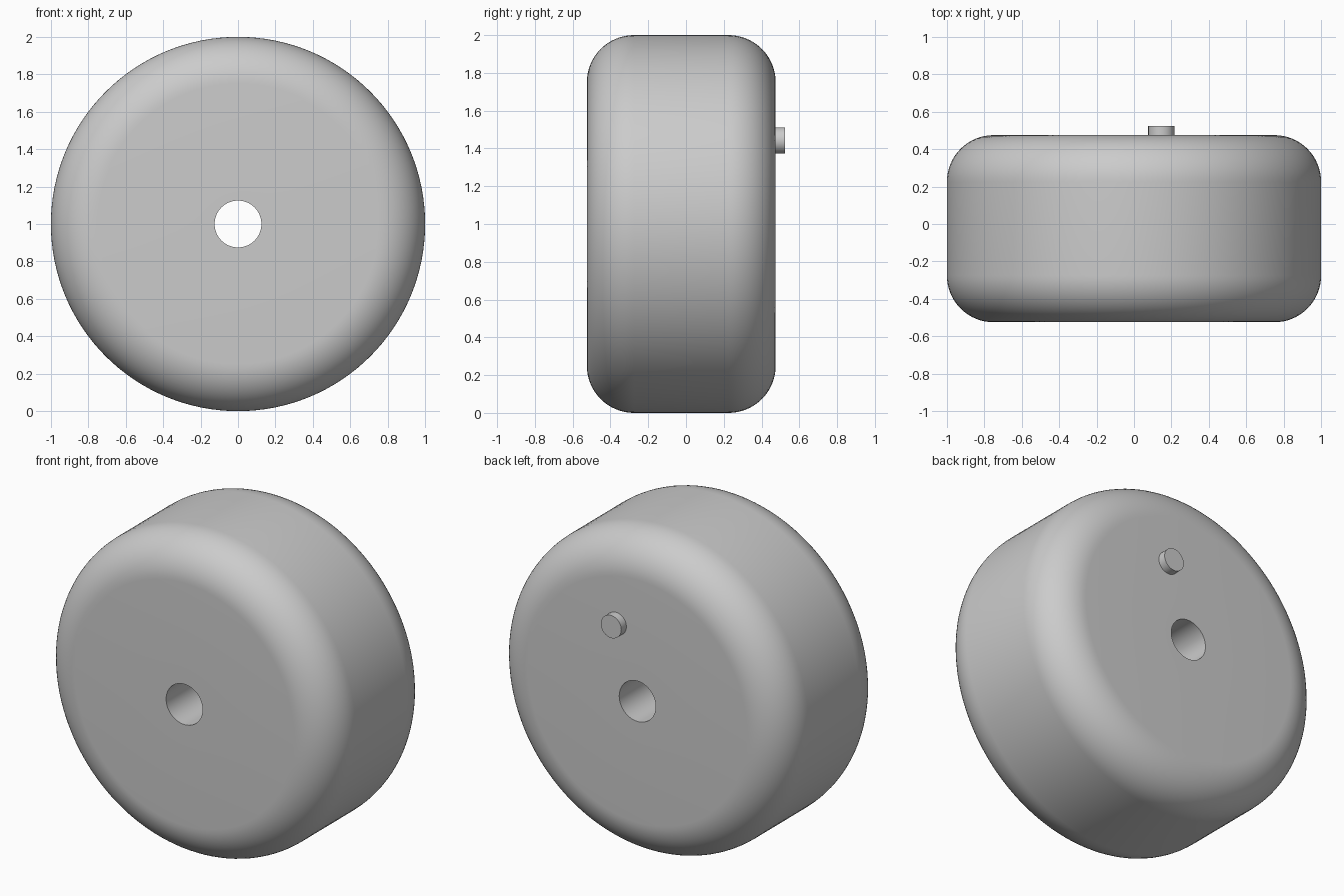
import bpy
import bmesh
from math import cos, sin, pi, radians
from mathutils import Vector

default = bpy.data.objects.get("Cube")
if default:
    bpy.data.objects.remove(default)

grey = bpy.data.materials.new("plain grey")
grey.use_nodes = True
colour = (0.6, 0.6, 0.6, 1)
grey.diffuse_color = colour
grey.node_tree.nodes["Principled BSDF"].inputs["Base Color"].default_value = colour


def lathe(name, profile, centre, steps, closed):
    """Spin a (radius, y) profile about the y axis through centre."""
    bm = bmesh.new()
    verts = [bm.verts.new((r, y, 0)) for r, y in profile]
    edges = [bm.edges.new(pair) for pair in zip(verts, verts[1:])]
    if closed:
        edges.append(bm.edges.new((verts[-1], verts[0])))
    bmesh.ops.spin(bm, geom=verts + edges, cent=(0, 0, 0), axis=(0, 1, 0),
                   angle=2 * pi, steps=steps, use_merge=True)
    bmesh.ops.remove_doubles(bm, verts=bm.verts, dist=1e-5)
    bmesh.ops.recalc_face_normals(bm, faces=bm.faces)
    bmesh.ops.translate(bm, verts=bm.verts, vec=Vector(centre))
    mesh = bpy.data.meshes.new(name)
    bm.to_mesh(mesh)
    bm.free()
    mesh.materials.append(grey)
    obj = bpy.data.objects.new(name, mesh)
    bpy.context.collection.objects.link(obj)
    bpy.ops.object.select_all(action='DESELECT')
    obj.select_set(True)
    bpy.context.view_layer.objects.active = obj
    bpy.ops.object.shade_smooth_by_angle(angle=radians(30))
    return obj


# Wheel: thick disc with rounded rims and a straight axle hole
front, back, radius, fillet, bore = -0.525, 0.475, 1.0, 0.25, 0.125
segments = 16
arc = [(radius - fillet + fillet * sin(a), fillet * cos(a))
       for a in (pi / 2 * i / segments for i in range(segments + 1))]
profile = [(bore, front)]
profile += [(r, front + fillet - h) for r, h in arc]
profile += [(r, back - fillet + h) for r, h in reversed(arc)]
profile += [(bore, back)]
lathe("wheel_body", profile, (0, 0, 1), 128, True)

# Small round peg standing on the back face
peg = [(0, back - 0.02), (0.07, back - 0.02), (0.07, 0.525), (0, 0.525)]
lathe("back_peg", peg, (0.146, 0, 1.442), 48, False)
